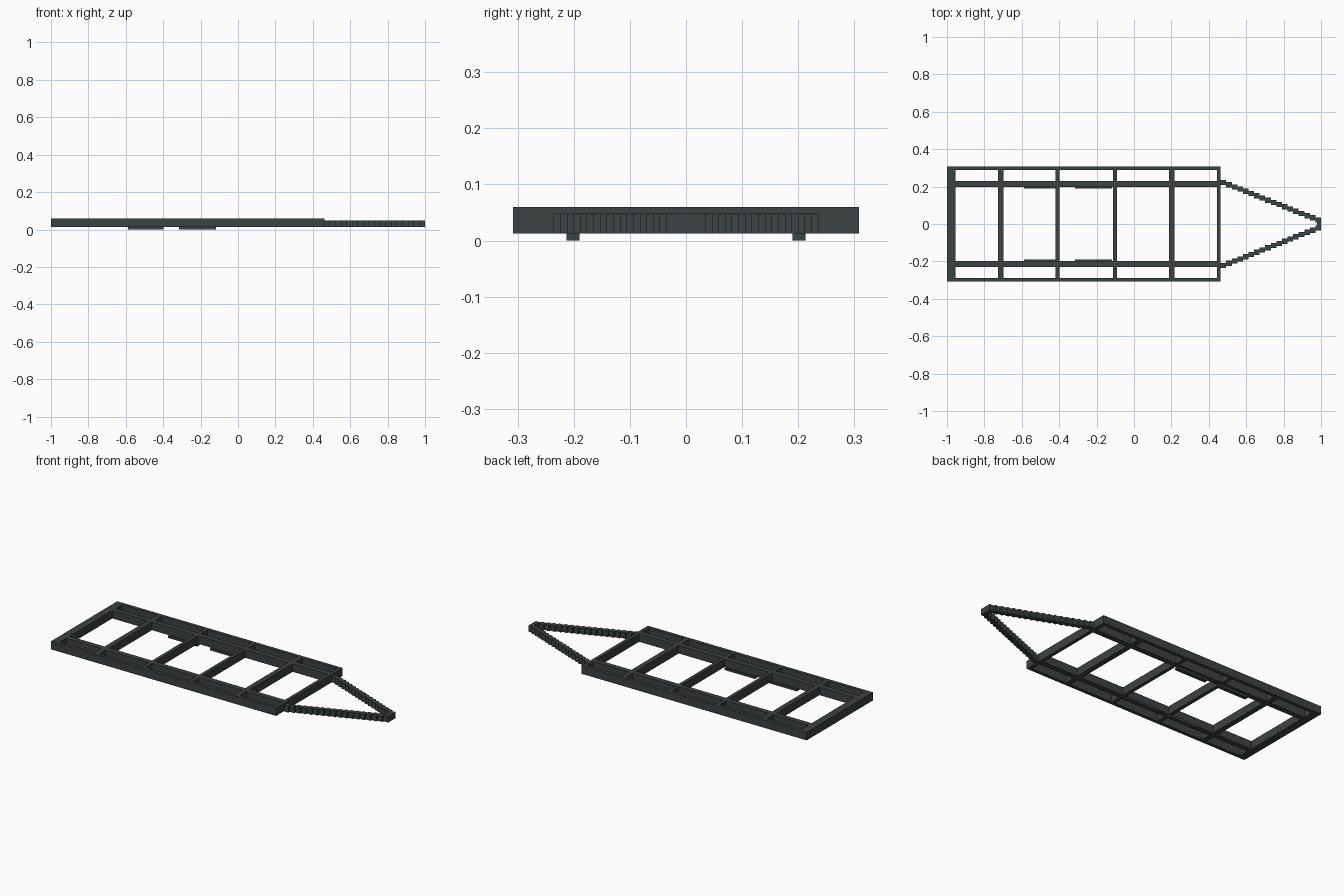
import bpy, bmesh

if "Cube" in bpy.data.objects:
    bpy.data.objects.remove(bpy.data.objects["Cube"])

steel = bpy.data.materials.new("dark grey steel")
steel.diffuse_color = (0.046, 0.054, 0.054, 1)
steel.use_nodes = True
steel.node_tree.nodes["Principled BSDF"].inputs["Base Color"].default_value = steel.diffuse_color

Z0, Z1 = 0.013, 0.06          # frame underside and top
OUT, OUT_IN = 0.308, 0.288    # outer rail sides
RAIL, RAIL_IN = 0.229, 0.198  # inner rail sides
BACK, FRONT = -1.0, 0.463


def boxes(name, spans):
    """One object from a list of axis-aligned boxes (x0, x1, y0, y1, z0, z1)."""
    bm = bmesh.new()
    for x0, x1, y0, y1, z0, z1 in spans:
        for v in bmesh.ops.create_cube(bm, size=1)["verts"]:
            v.co = ((x0 + x1) / 2 + v.co.x * (x1 - x0),
                    (y0 + y1) / 2 + v.co.y * (y1 - y0),
                    (z0 + z1) / 2 + v.co.z * (z1 - z0))
    me = bpy.data.meshes.new(name)
    bm.to_mesh(me)
    bm.free()
    me.materials.append(steel)
    ob = bpy.data.objects.new(name, me)
    bpy.context.collection.objects.link(ob)
    return ob


# Rear beam across the full width
boxes("rear_beam", [(BACK, -0.955, -OUT, OUT, Z0, Z1)])

for side, s in (("left", 1), ("right", -1)):
    def ys(a, b):
        return tuple(sorted((s * a, s * b)))

    # Long rails
    boxes(side + "_outer_rail", [(-0.955, FRONT, *ys(OUT_IN, OUT), Z0, Z1)])
    boxes(side + "_inner_rail", [(-0.955, FRONT, *ys(RAIL_IN, RAIL), Z0, Z1)])

    # Axle mounting pads under the inner rails
    boxes(side + "_axle_pads", [(a, b, *ys(0.19, 0.213), 0, Z0)
                                for a, b in ((-0.587, -0.398), (-0.315, -0.117))])

    # Stepped drawbar running from the front beam to the tip
    n = 18
    dx = (1.0 - FRONT) / n
    steps = []
    for i in range(n):
        outer = 0.236 - i * (0.236 - 0.035) / (n - 1)
        x = FRONT + i * dx
        steps.append((x, x + dx, *ys(outer - 0.028, outer), Z0, 0.048))
    boxes(side + "_drawbar", steps)

# Cross members, fitted between the rails
for i, (a, b) in enumerate(((-0.728, -0.698), (-0.42, -0.399), (-0.112, -0.092),
                            (0.186, 0.216), (0.443, FRONT))):
    boxes("cross_member_%d" % (i + 1), [
        (a, b, -RAIL_IN, RAIL_IN, Z0, Z1),
        (a, b, RAIL, OUT_IN, Z0, Z1),
        (a, b, -OUT_IN, -RAIL, Z0, Z1)])

# Block closing the drawbar at the tip
boxes("hitch_block", [(0.978, 1.0, -0.02, 0.02, Z0, 0.048)])
